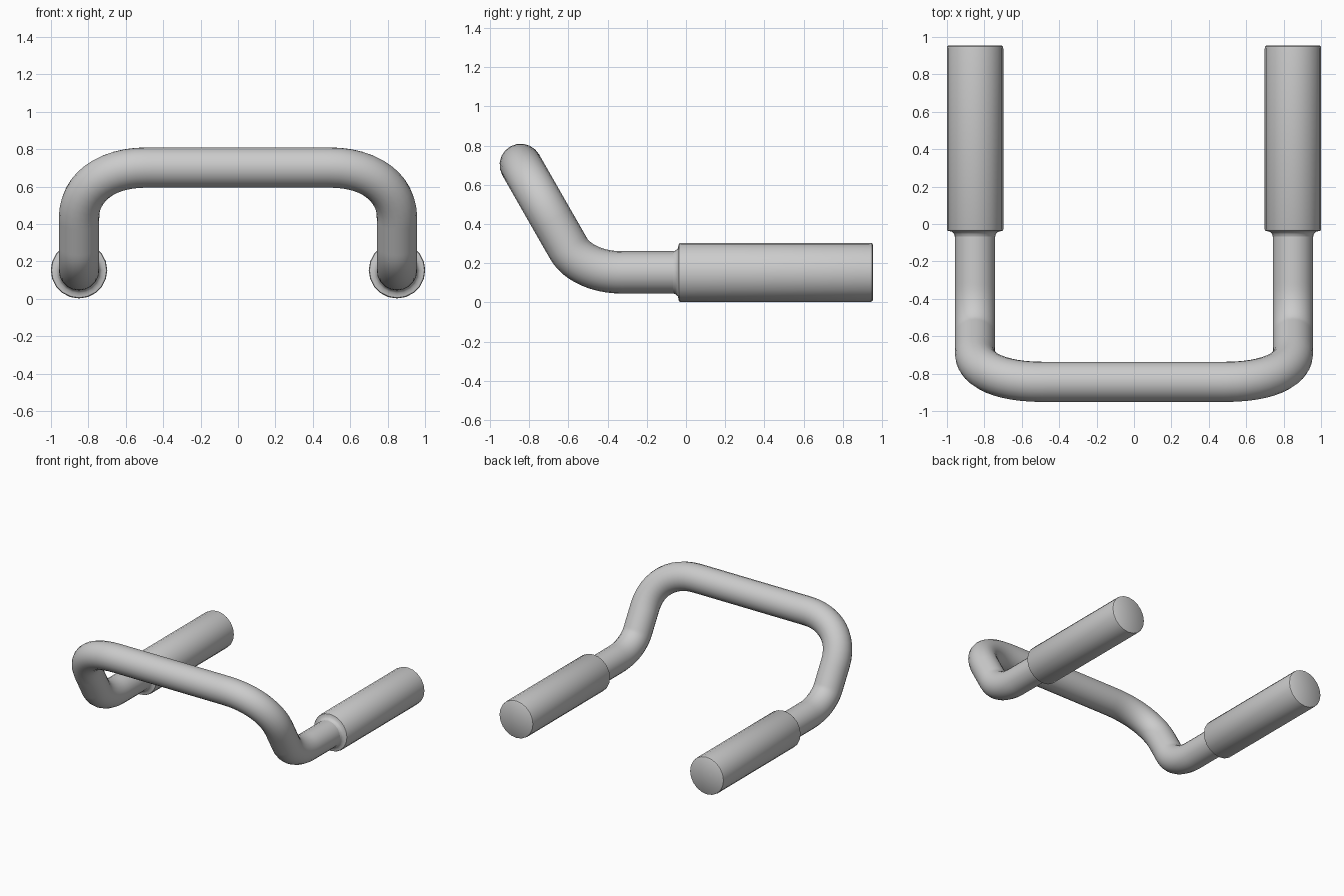
import bpy, bmesh, math
from mathutils import Vector, Matrix

if "Cube" in bpy.data.objects:
    bpy.data.objects.remove(bpy.data.objects["Cube"])

X, Z = 0.85, 0.153          # handle axis position
SIDES = 20


def smooth(obj, angle=40):
    bpy.ops.object.select_all(action='DESELECT')
    obj.select_set(True)
    bpy.context.view_layer.objects.active = obj
    bpy.ops.object.shade_smooth_by_angle(angle=math.radians(angle))


def bend(corner, before, after, t0, t1, k=0.6):
    """Two bezier points (position, in handle, out handle) rounding a corner."""
    corner = Vector(corner)
    d0 = (Vector(before) - corner).normalized()
    d1 = (Vector(after) - corner).normalized()
    a, b = corner + d0 * t0, corner + d1 * t1
    return [(a, a + d0 * 0.05, a - d0 * t0 * k),
            (b, b - d1 * t1 * k, b + d1 * 0.05)]


# Bent tube: right half of the path, mirrored to the left
end = Vector((X, 0.05, Z))
low = (X, -0.53, Z)
top = (X, -0.844, 0.702)
half = [(end, end + Vector((0, 0.05, 0)), end - Vector((0, 0.05, 0)))]
half += bend(low, end, top, 0.20, 0.14)
half += bend(top, low, (0, -0.844, 0.702), 0.31, 0.36)
flip = lambda v: Vector((-v.x, v.y, v.z))
path = half + [(flip(p), flip(o), flip(i)) for p, i, o in reversed(half)]

curve = bpy.data.curves.new("bent_tube", 'CURVE')
curve.dimensions = '3D'
curve.bevel_depth = 0.108
curve.bevel_resolution = 8
curve.resolution_u = 12
spline = curve.splines.new('BEZIER')
spline.bezier_points.add(len(path) - 1)
for bp, (p, i, o) in zip(spline.bezier_points, path):
    bp.handle_left_type = bp.handle_right_type = 'FREE'
    bp.co, bp.handle_left, bp.handle_right = p, i, o
tube = bpy.data.objects.new("bent_tube", curve)
bpy.context.collection.objects.link(tube)
bpy.ops.object.select_all(action='DESELECT')
tube.select_set(True)
bpy.context.view_layer.objects.active = tube
bpy.ops.object.convert(target='MESH')
smooth(bpy.context.view_layer.objects.active)

# Grips: lathed profile (radius, y) with a small neck fillet and rounded rims
profile = [(0.106, -0.075), (0.111, -0.055), (0.122, -0.042), (0.138, -0.038),
           (0.147, -0.036), (0.151, -0.028), (0.151, 0.938), (0.149, 0.949),
           (0.142, 0.954), (0.0, 0.954)]


def grip(name, x):
    bm = bmesh.new()
    verts = [bm.verts.new((r, y, 0)) for r, y in profile]
    edges = [bm.edges.new(pair) for pair in zip(verts, verts[1:])]
    bmesh.ops.spin(bm, geom=verts + edges, cent=(0, 0, 0), axis=(0, 1, 0),
                   angle=math.tau, steps=SIDES)
    bmesh.ops.remove_doubles(bm, verts=bm.verts, dist=1e-4)
    bmesh.ops.recalc_face_normals(bm, faces=bm.faces)
    # an open shell can be oriented inward: make the end cap face +y
    bm.normal_update()
    cap = max(bm.faces, key=lambda f: f.calc_center_median().y)
    if cap.normal.y < 0:
        bmesh.ops.reverse_faces(bm, faces=bm.faces)
    bm.transform(Matrix.Translation((x, 0, Z)))
    mesh = bpy.data.meshes.new(name)
    bm.to_mesh(mesh)
    bm.free()
    obj = bpy.data.objects.new(name, mesh)
    bpy.context.collection.objects.link(obj)
    smooth(obj)


grip("right_grip", X)
grip("left_grip", -X)
